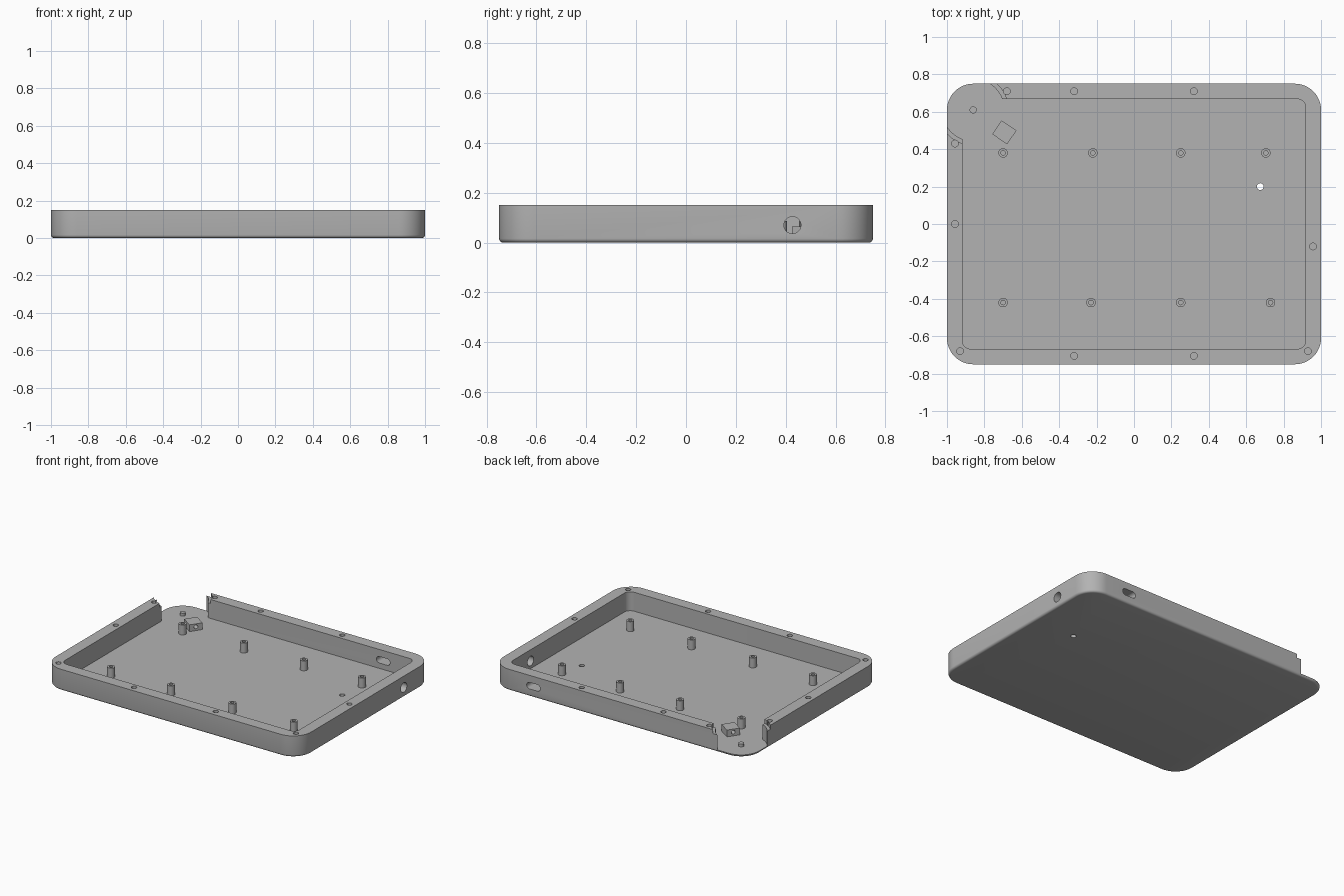
import bpy, bmesh, math
from mathutils import Matrix, Vector

cube = bpy.data.objects.get("Cube")
if cube:
    bpy.data.objects.remove(cube, do_unlink=True)

HX, HY, TOP, FLOOR = 1.0, 0.75, 0.15, 0.016
CORNER = (-0.86, 0.61)

grey = bpy.data.materials.new("plain grey")
grey.use_nodes = True
colour = (0.45, 0.45, 0.45, 1)
grey.diffuse_color = colour
grey.node_tree.nodes["Principled BSDF"].inputs["Base Color"].default_value = colour


def finish(bm, name):
    bmesh.ops.recalc_face_normals(bm, faces=bm.faces)
    mesh = bpy.data.meshes.new(name)
    bm.to_mesh(mesh)
    bm.free()
    mesh.materials.append(grey)
    obj = bpy.data.objects.new(name, mesh)
    bpy.context.collection.objects.link(obj)
    return obj


def smooth(obj):
    bpy.ops.object.select_all(action='DESELECT')
    obj.select_set(True)
    bpy.context.view_layer.objects.active = obj
    bpy.ops.object.shade_smooth_by_angle(angle=math.radians(30))


def cylinder(name, centre, radius, length, axis=(0, 0, 1), sides=32):
    bm = bmesh.new()
    turn = Vector((0, 0, 1)).rotation_difference(Vector(axis)).to_matrix().to_4x4()
    bmesh.ops.create_cone(bm, cap_ends=True, segments=sides, radius1=radius, radius2=radius,
                          depth=length, matrix=Matrix.Translation(centre) @ turn)
    return finish(bm, name)


def upright(name, x, y, radius, low, high, sides=32):
    return cylinder(name, (x, y, (low + high) / 2), radius, high - low, sides=sides)


def box(name, centre, size, angle=0):
    bm = bmesh.new()
    bmesh.ops.create_cube(bm, size=1, matrix=Matrix.Translation(centre)
                          @ Matrix.Rotation(angle, 4, 'Z') @ Matrix.Diagonal((*size, 1)))
    return finish(bm, name)


def cut(obj, cutter):
    cutter.hide_render = True
    mod = obj.modifiers.new("cut", 'BOOLEAN')
    mod.operation, mod.solver, mod.object = 'DIFFERENCE', 'EXACT', cutter
    bpy.context.view_layer.update()
    graph = bpy.context.evaluated_depsgraph_get()
    mesh = bpy.data.meshes.new_from_object(obj.evaluated_get(graph))
    obj.modifiers.clear()
    obj.data = mesh
    bpy.data.objects.remove(cutter, do_unlink=True)


def rounded_ring(bm, hx, hy, radius, z, steps=12):
    ring = []
    for quarter, (sx, sy) in enumerate([(1, 1), (-1, 1), (-1, -1), (1, -1)]):
        for i in range(steps + 1):
            a = math.pi / 2 * (quarter + i / steps)
            ring.append(bm.verts.new((sx * (hx - radius) + radius * math.cos(a),
                                      sy * (hy - radius) + radius * math.sin(a), z)))
    return ring


# Tray shell: rounded bottom edge, outer wall, flat rim, inner wall and floor
bm = bmesh.new()
edge = 0.016
rings = []
for i in range(5):
    a = math.pi / 2 * i / 4
    inset = edge * (1 - math.sin(a))
    rings.append(rounded_ring(bm, HX - inset, HY - inset, 0.14 - inset, edge * (1 - math.cos(a))))
rings.append(rounded_ring(bm, HX, HY, 0.14, TOP))
rings.append(rounded_ring(bm, 0.918, 0.668, 0.045, TOP))
rings.append(rounded_ring(bm, 0.918, 0.668, 0.045, FLOOR))
for a, b in zip(rings, rings[1:]):
    for i in range(len(a)):
        j = (i + 1) % len(a)
        bm.faces.new((a[i], a[j], b[j], b[i]))
bm.faces.new(rings[0])
bm.faces.new(rings[-1])
tray = finish(bm, "tray")

# Open corner with a stepped lip at the wall ends
cut(tray, upright("corner_cutter", *CORNER, 0.166, FLOOR, 0.3, 64))
cut(tray, upright("lip_cutter", *CORNER, 0.188, 0.122, 0.3, 64))

# Screw holes in the rim
rim_holes = [(-0.93, -0.68), (0.93, -0.68), (-0.32, -0.705), (0.32, -0.705), (0.957, -0.12),
             (-0.957, 0), (-0.957, 0.43), (-0.68, 0.71), (-0.32, 0.71), (0.32, 0.71)]
for x, y in rim_holes:
    cut(tray, upright("screw_cutter", x, y, 0.018, 0.05, 0.2, 20))

# Floor hole, round port in the left wall and slot in the back wall
cut(tray, upright("floor_cutter", 0.675, 0.2, 0.018, -0.1, 0.1))
cut(tray, cylinder("port_cutter", (0.96, 0.427, 0.07), 0.034, 0.2, (1, 0, 0)))
slot = (0.67, 0.71, 0.077)
cut(tray, box("slot_cutter", slot, (0.06, 0.2, 0.046)))
for side in (-1, 1):
    end = (slot[0] + side * 0.03, slot[1], slot[2])
    cut(tray, cylinder("slot_end_cutter", end, 0.023, 0.2, (0, 1, 0)))
smooth(tray)

# Hollow standoffs in two rows
rows = {0.38: (-0.70, -0.22, 0.25, 0.705), -0.42: (-0.70, -0.23, 0.25, 0.73)}
for y, xs in rows.items():
    for i, x in enumerate(xs):
        row = "back" if y > 0 else "front"
        post = upright(f"{row}_standoff_{i + 1}", x, y, 0.025, FLOOR - 0.004, 0.086)
        cut(post, upright("bore_cutter", x, y, 0.012, 0.03, 0.2, 20))
        smooth(post)

# Short peg in the open corner
smooth(upright("corner_peg", *CORNER, 0.019, FLOOR - 0.004, 0.036))

# Turned block with a bore facing the corner
angle = math.radians(-34)
block = box("latch_block", (-0.693, 0.49, 0.038), (0.096, 0.089, 0.052), angle)
cut(block, cylinder("block_cutter", (-0.693, 0.49, 0.042), 0.013, 0.3,
                    (-math.cos(angle), -math.sin(angle), 0), 24))
smooth(block)
